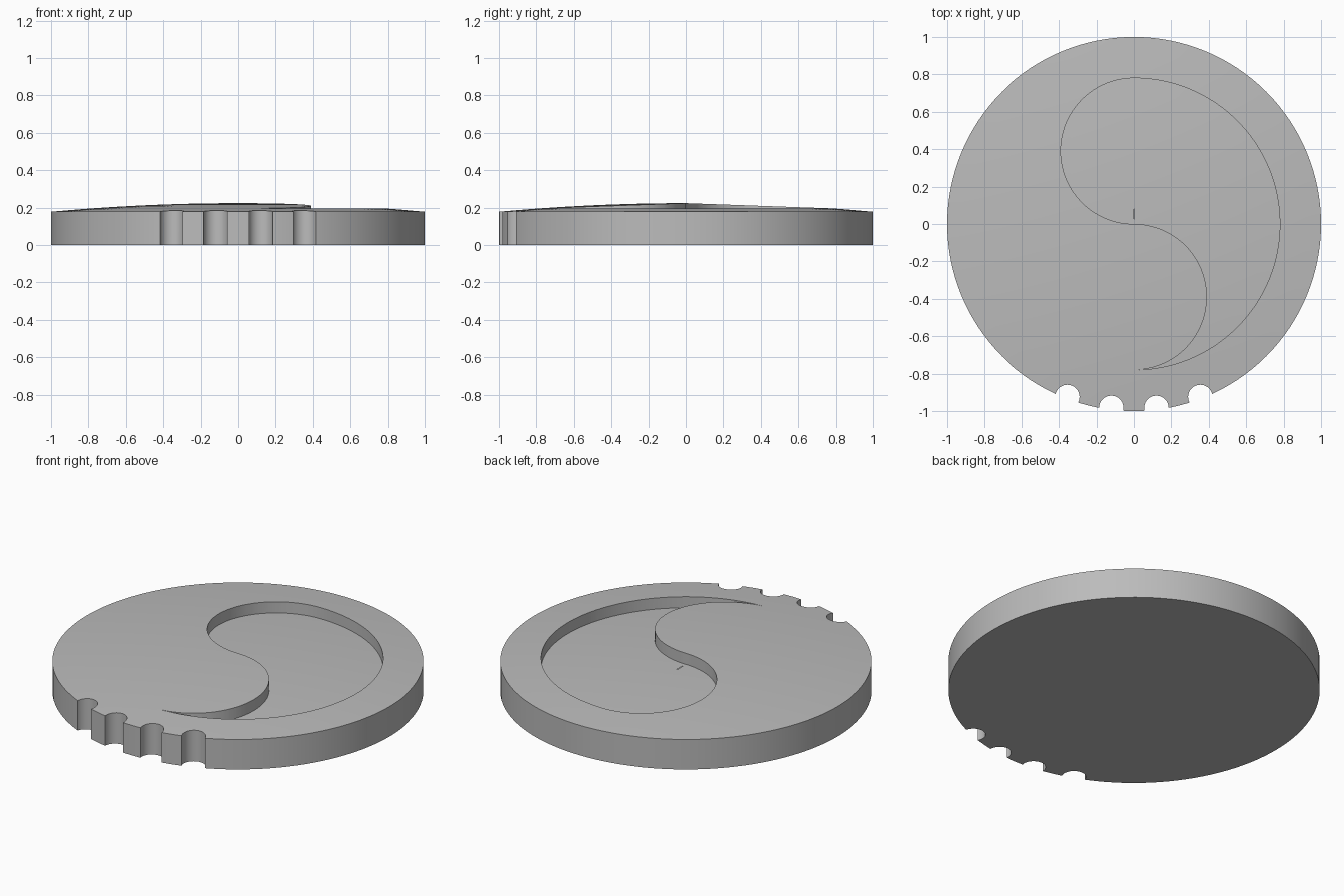
import bpy, bmesh, math
from mathutils import Matrix

SEGMENTS = 128
RIM_Z, DOME_RISE = 0.178, 0.046
RECESS_R, RECESS_DEPTH = 0.78, 0.066
NOTCH_R = 0.065

cube = bpy.data.objects.get("Cube")
if cube:
    bpy.data.objects.remove(cube)

grey = bpy.data.materials.new("plain grey")
grey.use_nodes = True
colour = (0.5, 0.5, 0.5, 1)
grey.diffuse_color = colour
grey.node_tree.nodes["Principled BSDF"].inputs["Base Color"].default_value = colour


def finish(name, bm):
    bmesh.ops.recalc_face_normals(bm, faces=bm.faces)
    mesh = bpy.data.meshes.new(name)
    bm.to_mesh(mesh)
    bm.free()
    obj = bpy.data.objects.new(name, mesh)
    bpy.context.collection.objects.link(obj)
    mesh.materials.append(grey)
    return obj


def domed_disc(name, radius, bottom, drop):
    """Lathe a flat-bottomed disc with a shallow domed top."""
    bm = bmesh.new()
    rings = 12
    radii = [radius * i / rings for i in range(rings + 1)]
    points = [(r, 0, RIM_Z + DOME_RISE * (1 - r * r) - drop) for r in radii]
    points.append((radius, 0, bottom))
    verts = [bm.verts.new(p) for p in points]
    edges = [bm.edges.new(pair) for pair in zip(verts, verts[1:])]
    bmesh.ops.spin(bm, geom=verts + edges, cent=(0, 0, 0), axis=(0, 0, 1),
                   angle=math.tau, steps=SEGMENTS, use_duplicate=False)
    bmesh.ops.remove_doubles(bm, verts=bm.verts, dist=0.0001)
    bmesh.ops.holes_fill(bm, edges=[e for e in bm.edges if e.is_boundary], sides=0)
    return finish(name, bm)


def arc(cx, cy, r, start, end, steps):
    """Points on an arc in degrees, leaving out the last one."""
    angles = [math.radians(start + (end - start) * i / steps) for i in range(steps)]
    return [(cx + r * math.cos(a), cy + r * math.sin(a)) for a in angles]


def prism(name, outline, bottom, top):
    bm = bmesh.new()
    face = bm.faces.new([bm.verts.new((x, y, bottom)) for x, y in outline])
    extruded = bmesh.ops.extrude_face_region(bm, geom=[face])["geom"]
    moved = [v for v in extruded if isinstance(v, bmesh.types.BMVert)]
    bmesh.ops.translate(bm, verts=moved, vec=(0, 0, top - bottom))
    return finish(name, bm)


def cut(target, cutter):
    """Subtract the cutter from the target, then discard the cutter."""
    cutter.hide_render = True
    mod = target.modifiers.new("cut", 'BOOLEAN')
    mod.operation, mod.solver, mod.object = 'DIFFERENCE', 'EXACT', cutter
    bpy.context.view_layer.objects.active = target
    bpy.ops.object.modifier_apply(modifier=mod.name)
    bpy.data.objects.remove(cutter)


# Domed body
body = domed_disc("disc_body", 1, 0, 0)

# Swirl-shaped recess whose floor follows the dome
half = RECESS_R / 2
swirl = (arc(0, half, half, 90, 270, 48)
         + arc(0, -half, half, 90, -88, 48)
         + arc(0, 0, RECESS_R, -88.5, 90, 72))
recess = prism("recess_cutter", swirl, 0.05, 0.4)
cut(recess, domed_disc("recess_floor", 0.95, -0.1, RECESS_DEPTH))
cut(body, recess)

# Four round grip notches along the front rim
for angle in (-21, -7, 7, 21):
    a = math.radians(angle)
    x, y = 0.99 * math.sin(a), -0.99 * math.cos(a)
    cut(body, prism("notch_cutter", arc(x, y, NOTCH_R, 0, 360, 40), -0.1, 0.4))

# Smooth curves, crisp corners
bpy.ops.object.select_all(action='DESELECT')
body.select_set(True)
bpy.context.view_layer.objects.active = body
bpy.ops.object.shade_smooth_by_angle(angle=math.radians(30))
